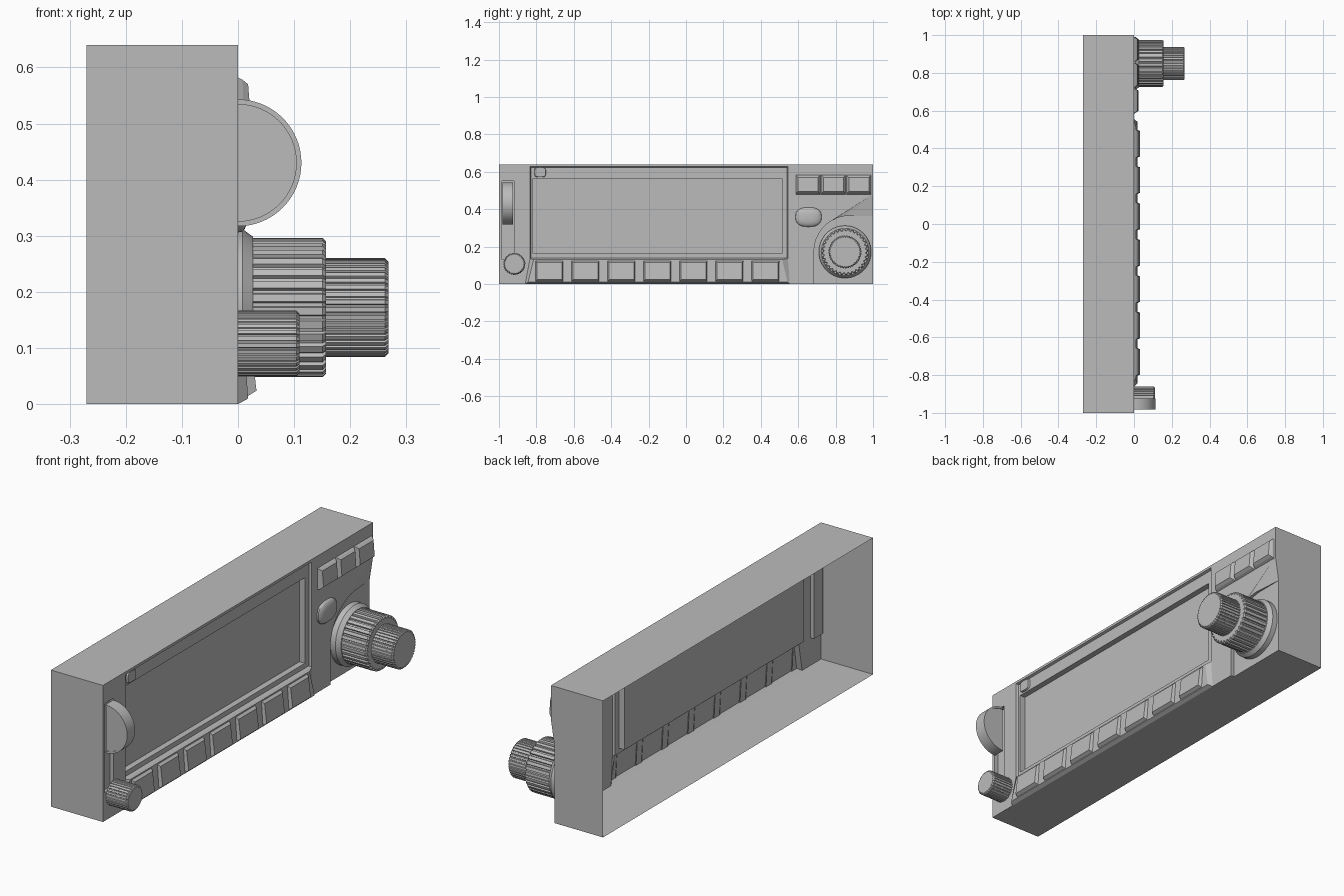
import bpy, bmesh, math

if "Cube" in bpy.data.objects:
    bpy.data.objects.remove(bpy.data.objects["Cube"])

grey = bpy.data.materials.new("light_grey")
grey.diffuse_color = (0.5, 0.5, 0.5, 1)
grey.use_nodes = True
grey.node_tree.nodes["Principled BSDF"].inputs["Base Color"].default_value = grey.diffuse_color


def make(name, faces, smooth=False):
    """Build an object from a list of polygons given as point lists."""
    bm = bmesh.new()
    for pts in faces:
        bm.faces.new([bm.verts.new(p) for p in pts])
    bmesh.ops.remove_doubles(bm, verts=bm.verts, dist=1e-5)
    me = bpy.data.meshes.new(name)
    bm.to_mesh(me)
    bm.free()
    ob = bpy.data.objects.new(name, me)
    bpy.context.collection.objects.link(ob)
    me.materials.append(grey)
    if smooth:
        bpy.ops.object.select_all(action='DESELECT')
        ob.select_set(True)
        bpy.context.view_layer.objects.active = ob
        bpy.ops.object.shade_smooth_by_angle(angle=math.radians(35))
    return ob


def loft(rings, cap=True):
    """Side faces through successive rings, closed on the last one."""
    faces = []
    for a, b in zip(rings, rings[1:]):
        n = len(a)
        for i in range(n):
            j = (i + 1) % n
            faces.append([a[i], a[j], b[j], b[i]])
    if cap:
        faces.append(rings[-1])
    return faces


def rect(y0, y1, z0, z1, xb, xt=None):
    """Rectangle facing +x, with bottom depth xb and top depth xt."""
    xt = xb if xt is None else xt
    return [(xb, y0, z0), (xb, y1, z0), (xt, y1, z1), (xt, y0, z1)]


def circle(y, z, r, x, n=48, rz=None, power=1.0):
    rz = rz or r
    pts = []
    for i in range(n):
        c, s = math.cos(math.tau * i / n), math.sin(math.tau * i / n)
        pts.append((x, y + r * math.copysign(abs(c) ** power, c),
                    z + rz * math.copysign(abs(s) ** power, s)))
    return pts


def gear(y, z, r, x, teeth, depth):
    """Fluted knob outline."""
    pts = []
    for i in range(teeth):
        for f, rr in ((0, r), (0.55, r), (0.65, r - depth), (0.9, r - depth)):
            a = math.tau * (i + f) / teeth
            pts.append((x, y + rr * math.cos(a), z + rr * math.sin(a)))
    return pts


def knob(name, y, z, r, x0, x1, teeth, depth):
    make(name, loft([gear(y, z, r, x0, teeth, depth),
                     gear(y, z, r, x1 - 0.006, teeth, depth),
                     gear(y, z, r - 0.006, x1, teeth, depth)]))


BACK, TOP, D = -0.27, 0.64, 0.018

# Outline of the dial recess: vertical edge, then a rounded corner
cy, cz, cr = 0.875, 0.175, 0.19
arc = [(cy + cr * math.cos(a), cz + cr * math.sin(a))
       for a in (math.pi - math.pi / 2 * i / 18 for i in range(19))]
recess = [(0.685, 0.0)] + arc + [(1.0, 0.365)]
split = 13
ps = recess[split]


def lip(p):
    """Depth of the recess lip, sloping away toward the side."""
    return -D * max(0, (p[0] - ps[0]) / (1 - ps[0]))


# Open-backed housing
body = [
    [(BACK, -1, TOP), (0, -1, TOP), (0, 1, TOP), (BACK, 1, TOP)],
    [(BACK, -1, 0), (0, -1, 0), (0, -1, TOP), (BACK, -1, TOP)],
    [(BACK, 1, 0), (BACK, 1, TOP), (0, 1, TOP), (0, 1, 0.48),
     (-D, 1, 0.365), (-D, 1, 0)],
    [(BACK, -1, 0), (BACK, 1, 0), (-D, 1, 0), (-D, 0.685, 0),
     (0, 0.685, 0), (0, -1, 0)],
]
make("housing", body)

# Front panel around the wheel slot, the screen, the key strip and the recess
panel = [
    rect(-1, -0.985, 0, TOP, 0), rect(-0.985, -0.92, 0, 0.13, 0),
    rect(-0.985, -0.92, 0.55, TOP, 0), rect(-0.92, -0.86, 0, TOP, 0),
    rect(-0.834, 0.545, 0.628, TOP, 0),
    [(0, -0.86, 0), (0, -0.834, 0.136), (0, -0.834, TOP), (0, -0.86, TOP)],
    [(0, 0.555, 0)] + [(0, y, z) for y, z in recess[:split + 1]]
    + [(0, 1, 0.48), (0, 1, TOP), (0, 0.545, TOP), (0, 0.545, 0.136)],
]
make("front_panel", panel)

# Recess around the dial, with its wall and the slope above
pocket = [[(-D, y, z) for y, z in recess] + [(-D, 1, 0)]]
for p, q in zip(recess, recess[1:]):
    quad = [(lip(p), *p), (-D, *p), (-D, *q), (lip(q), *q)]
    pocket.append(quad if q[0] < 1 else quad[:3])
for p, q in zip(recess[split:], recess[split + 1:]):
    pocket.append([(lip(p), *p), (lip(q), *q), (0, 1, 0.48)])
make("dial_recess", pocket)

# Stepped screen
make("screen", loft([
    rect(-0.834, 0.545, 0.136, 0.628, 0),
    rect(-0.83, 0.541, 0.140, 0.624, -0.012),
    rect(-0.818, 0.513, 0.163, 0.564, -0.012),
    rect(-0.818, 0.513, 0.163, 0.564, -0.04)]))
make("screen_tab", loft([
    circle(-0.78, 0.598, 0.031, -0.012, 16, 0.027, 0.5),
    circle(-0.78, 0.598, 0.029, -0.003, 16, 0.025, 0.5)]))

# Key strip and its seven keys
make("key_strip", loft([
    [(0, -0.86, 0), (0, 0.555, 0), (0, 0.545, 0.136), (0, -0.834, 0.136)],
    [(0.018, -0.845, 0.01), (0.018, 0.542, 0.01),
     (0.010, 0.515, 0.13), (0.010, -0.815, 0.13)]]))
for i in range(7):
    y = -0.797 + 0.1925 * i
    make("lower_key", loft([
        rect(y - 0.008, y + 0.142, 0.012, 0.126, 0.014, 0.008),
        rect(y, y + 0.134, 0.024, 0.115, 0.033, 0.022)]))

# Three upper keys
for y in (0.587, 0.723, 0.859):
    make("upper_key", loft([
        rect(y, y + 0.131, 0.48, 0.582, 0),
        rect(y + 0.004, y + 0.127, 0.486, 0.578, 0.012, 0.008),
        rect(y + 0.012, y + 0.119, 0.496, 0.570, 0.024, 0.018)]))

# Domed oval button
make("oval_button", loft([
    circle(0.655, 0.358, 0.07 * k, x, 40, 0.052 * k, 0.8)
    for k, x in ((1, 0), (0.98, 0.006), (0.88, 0.012), (0.65, 0.017),
                 (0.35, 0.02))]), True)

# Thumb wheel in its slot
make("wheel_slot", loft([rect(-0.985, -0.92, 0.13, 0.55, 0),
                         rect(-0.985, -0.92, 0.13, 0.55, -0.02)]))


def half_disc(y, r):
    return [(r * math.cos(a), y, 0.43 + r * math.sin(a))
            for a in (-math.pi / 2 + math.pi * i / 32 for i in range(33))]


rings = [half_disc(y, r) for y, r in (
    (-0.978, 0.104), (-0.982, 0.104), (-0.982, 0.113),
    (-0.924, 0.113), (-0.924, 0.104), (-0.928, 0.104))]
wheel = [rings[0], rings[-1][::-1]]
for a, b in zip(rings, rings[1:]):
    for i in range(32):
        wheel.append([a[i], b[i], b[i + 1], a[i + 1]])
make("thumb_wheel", wheel, True)

# Small knob and concentric dial
knob("small_knob", -0.918, 0.108, 0.059, 0, 0.11, 30, 0.003)
make("dial_base", loft([circle(0.85, 0.172, r, x, 64) for r, x in (
    (0.14, -D), (0.14, 0.008), (0.126, 0.027), (0.115, 0.027))]), True)
knob("outer_dial", 0.85, 0.172, 0.124, 0.027, 0.157, 32, 0.007)
knob("inner_dial", 0.85, 0.172, 0.088, 0.157, 0.268, 40, 0.004)
